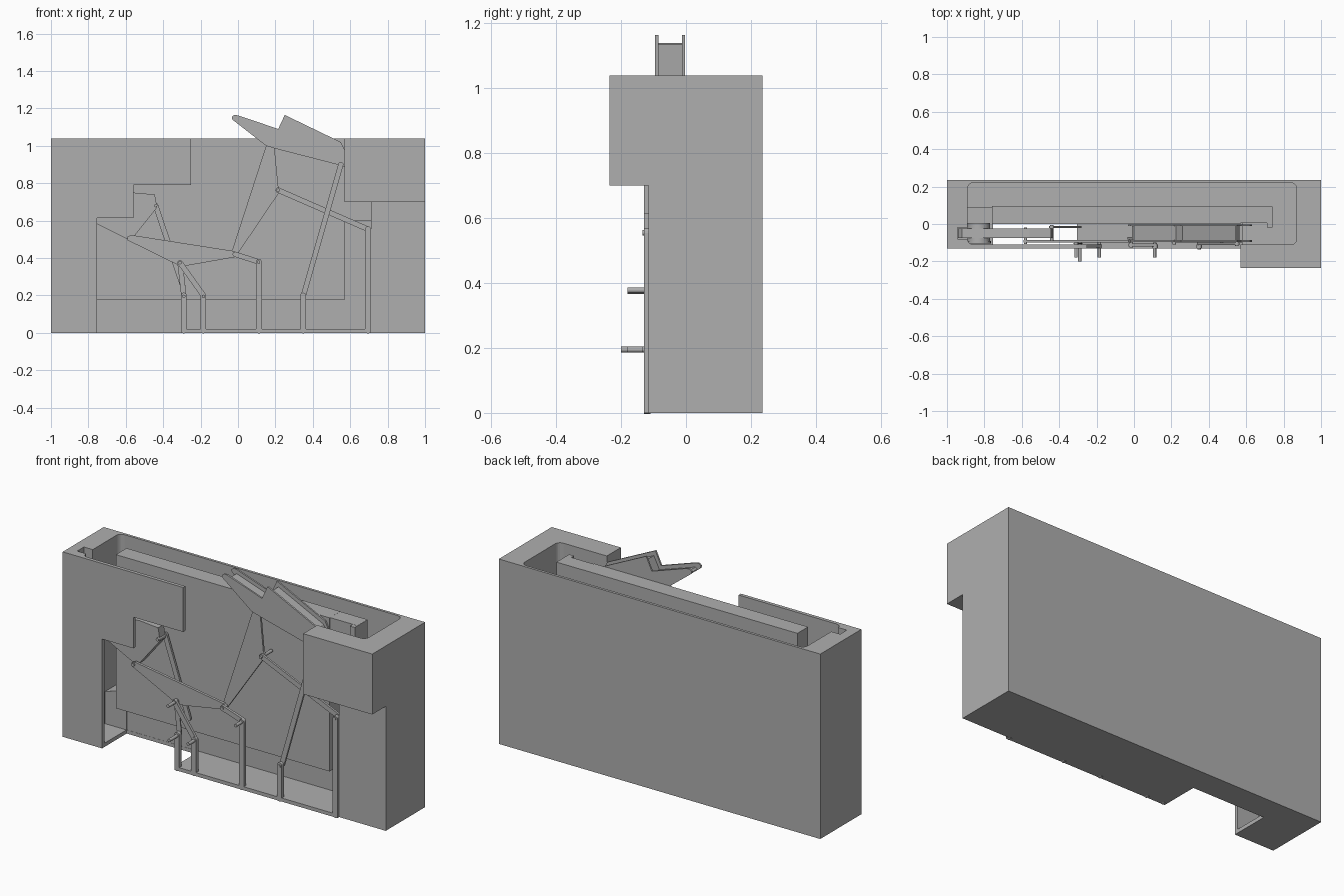
import bpy, bmesh, math
from mathutils import Vector

old = bpy.data.objects.get("Cube")
if old:
    bpy.data.objects.remove(old, do_unlink=True)

grey = bpy.data.materials.new("plain grey")
grey.use_nodes = True
tone = (0.43, 0.43, 0.43, 1)
grey.diffuse_color = tone
grey.node_tree.nodes["Principled BSDF"].inputs["Base Color"].default_value = tone


def prism(name, outline, y0, y1):
    """Extrude an (x, z) outline from y0 to y1."""
    bm = bmesh.new()
    face = bm.faces.new([bm.verts.new((x, y0, z)) for x, z in outline])
    ext = bmesh.ops.extrude_face_region(bm, geom=[face])
    moved = [v for v in ext["geom"] if isinstance(v, bmesh.types.BMVert)]
    bmesh.ops.translate(bm, verts=moved, vec=(0, y1 - y0, 0))
    bmesh.ops.recalc_face_normals(bm, faces=bm.faces)
    mesh = bpy.data.meshes.new(name)
    bm.to_mesh(mesh)
    bm.free()
    mesh.materials.append(grey)
    obj = bpy.data.objects.new(name, mesh)
    bpy.context.collection.objects.link(obj)
    return obj


def box(name, x0, x1, y0, y1, z0, z1):
    return prism(name, [(x0, z0), (x1, z0), (x1, z1), (x0, z1)], y0, y1)


def link(name, a, b, y0, y1, r=0.014):
    """Flat bar with round ends running between two pivots."""
    d = Vector(b) - Vector(a)
    base = math.atan2(d.y, d.x)
    pts = []
    for centre, start in ((b, base - math.pi / 2), (a, base + math.pi / 2)):
        for i in range(9):
            t = start + math.pi * i / 8
            pts.append((centre[0] + r * math.cos(t), centre[1] + r * math.sin(t)))
    return prism(name, pts, y0, y1)


def disc(name, x, z, r, y0, y1, n=20):
    turn = [2 * math.pi * i / n for i in range(n)]
    obj = prism(name, [(x + r * math.cos(t), z + r * math.sin(t)) for t in turn], y0, y1)
    for p in obj.data.polygons:
        p.use_smooth = len(p.vertices) == 4
    for e in obj.data.edges:
        va, vb = (obj.data.vertices[i].co for i in e.vertices)
        e.use_edge_sharp = abs(va.y - vb.y) < 1e-5
    return obj


def round_uprights(obj, width):
    """Round the vertical edges of a block."""
    bm = bmesh.new()
    bm.from_mesh(obj.data)
    edges = [e for e in bm.edges
             if abs(e.verts[0].co.z - e.verts[1].co.z) > 0.1
             and (e.verts[0].co.xy - e.verts[1].co.xy).length < 1e-4]
    bmesh.ops.bevel(bm, geom=edges, offset=width, segments=5, profile=0.5, affect='EDGES')
    bm.to_mesh(obj.data)
    bm.free()


def cut(target, cutter):
    cutter.hide_render = True
    cutter.hide_viewport = True
    mod = target.modifiers.new(cutter.name, 'BOOLEAN')
    mod.operation = 'DIFFERENCE'
    mod.solver = 'EXACT'
    mod.object = cutter


# Case with its ramped track, open window and drop chute
case = box("case", -1, 1, -0.115, 0.235, 0, 1.04)
track = prism("track_cutter", [(-0.89, 0.2), (0.87, 0.8), (0.87, 1.2), (-0.89, 1.2)], -0.11, 0.22)
round_uprights(track, 0.03)
cut(case, track)
cut(case, box("room_cutter", -0.755, 0.57, -0.111, 0.09, 0.02, 1.2))
cut(case, prism("window_cutter", [
    (-0.755, 0.02), (0.71, 0.02), (0.71, 0.7), (0.57, 0.7), (0.57, 1.3), (-0.25, 1.3),
    (-0.25, 0.79), (-0.56, 0.79), (-0.56, 0.615), (-0.755, 0.615)], -0.3, 0.088))
cut(case, box("floor_cutter", -0.755, -0.305, -0.3, 0.089, -0.2, 0.1))
cut(case, box("chute_cutter", -0.889, -0.74, -0.109, 0.087, 0.021, 0.9))
cut(case, box("slot_cutter", -0.945, -0.85, -0.08, -0.02, 0.55, 1.3))

# Fixed walls and panels
box("inner_wall", -0.76, 0.57, 0, 0.095, 0.175, 1.039)
box("inner_wall_end", 0.569, 0.74, 0.005, 0.0949, 0.6, 1.0385)
box("track_side_wall", 0.711, 0.7405, -0.02, 0.094, 0.02, 1.038)
box("corner_block", 0.57, 1, -0.235, -0.11, 0.7, 1.04)
prism("front_panel", [
    (-1, 0), (-0.755, 0), (-0.755, 0.615), (-0.56, 0.615),
    (-0.56, 0.79), (-0.25, 0.79), (-0.25, 1.04), (-1, 1.04)], -0.13, -0.11)
box("floor_rim", -0.305, 0.71, -0.13, -0.11, 0, 0.02)

# Posts that carry the pivots
for i, (x, top) in enumerate([(-0.29, 0.2), (-0.185, 0.2), (0.112, 0.38), (0.348, 0.2), (0.695, 0.555)]):
    link(f"post_{i + 1}", (x, 0.012), (x, top), -0.13, -0.11, 0.015)

# Head made of two cheeks and a recessed core
head = [(-0.03, 1.14), (0.15, 1.0), (0.2, 0.985), (0.53, 0.9), (0.565, 0.89), (0.63, 0.9),
        (0.62, 0.94), (0.575, 0.97), (0.55, 1.02), (0.25, 1.165), (0.215, 1.09),
        (0.0, 1.163), (-0.02, 1.165), (-0.033, 1.155)]
core = [(-0.01, 1.13), (0.15, 1.002), (0.2, 0.988), (0.53, 0.905), (0.565, 0.96),
        (0.54, 1.0), (0.26, 1.135), (0.225, 1.065), (0.0, 1.14)]
prism("head_cheek_front", head, -0.095, -0.085)
prism("head_cheek_back", head, -0.012, -0.003)
prism("head_core", core, -0.086, -0.011)

# Neck, beam and rocking lever
prism("neck_plate", [(0.15, 1.0), (-0.035, 0.43), (-0.015, 0.405), (0.0, 0.425),
                     (0.23, 0.765), (0.215, 0.785), (0.195, 0.99)], -0.082, -0.07)
prism("beam", [(-0.59, 0.495), (-0.32, 0.362), (-0.27, 0.36), (-0.015, 0.405),
               (-0.005, 0.42), (-0.02, 0.437), (-0.57, 0.523), (-0.592, 0.515)], -0.1, -0.085)
prism("rocking_lever", [(-0.94, 0.675), (-0.59, 0.5), (-0.565, 0.505), (-0.432, 0.67),
                        (-0.445, 0.74), (-0.56, 0.75), (-0.92, 0.71)], -0.075, -0.025)
disc("lever_spool", -0.83, 0.66, 0.06, -0.105, 0.005)
disc("lever_spool_rim", -0.83, 0.66, 0.065, -0.105, -0.09)

# Thin linkage bars
for name, a, b, y0, y1 in [
        ("lever_link", (-0.44, 0.68), (-0.295, 0.25), -0.022, -0.01),
        ("beam_link", (-0.31, 0.375), (-0.185, 0.2), -0.125, -0.11),
        ("beam_side_link", (-0.31, 0.375), (-0.29, 0.2), -0.108, -0.102),
        ("crank_link", (-0.015, 0.42), (0.11, 0.38), -0.12, -0.105),
        ("neck_link", (0.215, 0.763), (0.693, 0.555), -0.1, -0.088),
        ("head_link", (0.55, 0.9), (0.35, 0.2), -0.112, -0.1)]:
    link(name, a, b, y0, y1)

# Pivot pins
for i, (x, z, y0, y1) in enumerate([
        (-0.29, 0.195, -0.2, -0.1), (-0.185, 0.195, -0.18, -0.1), (-0.31, 0.375, -0.18, -0.09),
        (0.11, 0.378, -0.18, -0.1), (-0.015, 0.42, -0.125, -0.07), (0.348, 0.195, -0.135, -0.1),
        (0.215, 0.763, -0.11, -0.01), (0.55, 0.9, -0.118, -0.01), (0.693, 0.555, -0.134, -0.085),
        (-0.58, 0.508, -0.108, -0.02), (-0.44, 0.68, -0.09, -0.005)]):
    disc(f"pivot_pin_{i + 1}", x, z, 0.009, y0, y1, 12)
